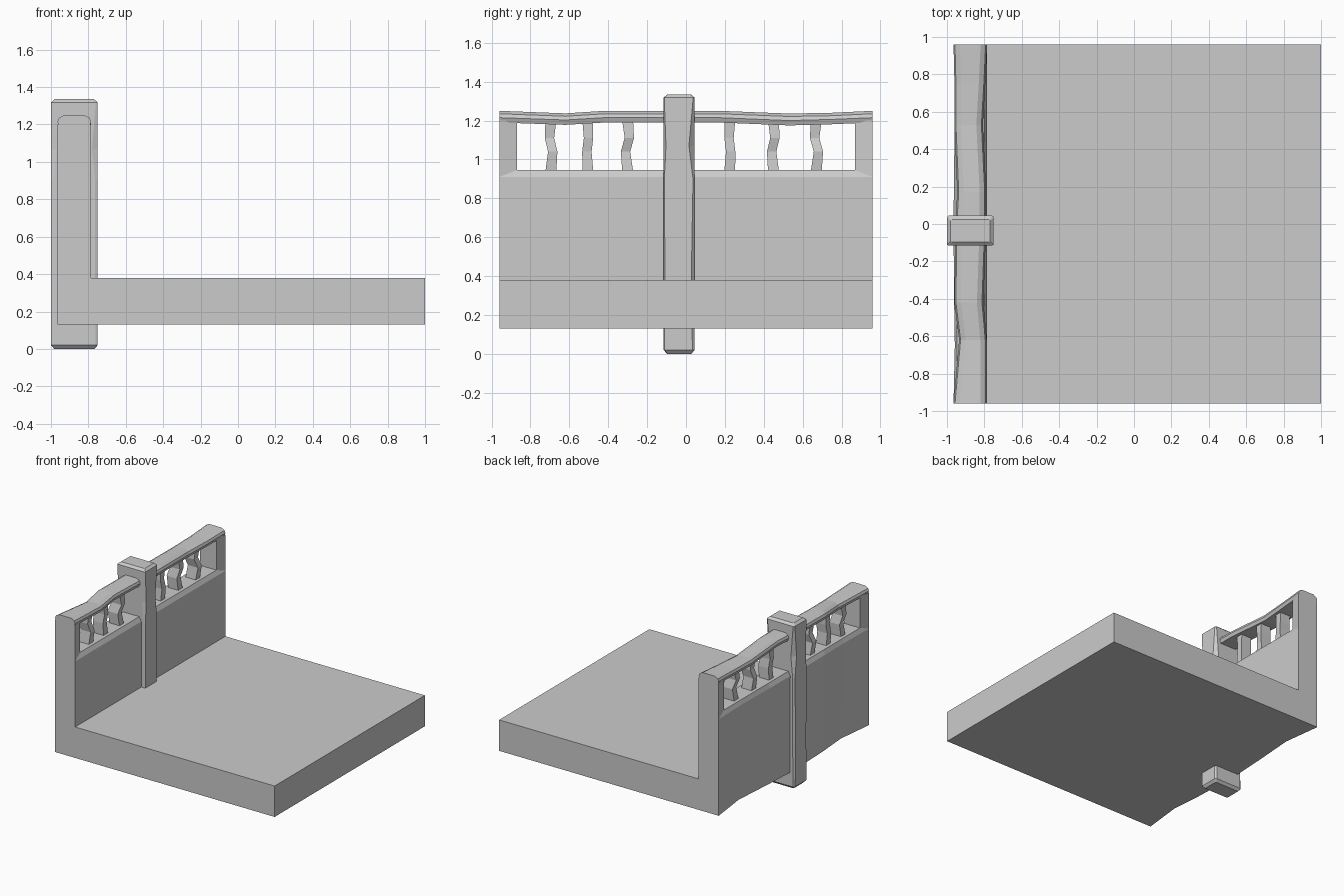
import bpy, bmesh

if "Cube" in bpy.data.objects:
    bpy.data.objects.remove(bpy.data.objects["Cube"])


def loft(name, sections):
    """Skin a list of equal-length point rings and cap both ends."""
    bm = bmesh.new()
    rings = [[bm.verts.new(p) for p in s] for s in sections]
    for a, b in zip(rings, rings[1:]):
        n = len(a)
        for i in range(n):
            bm.faces.new((a[i], a[(i + 1) % n], b[(i + 1) % n], b[i]))
    bm.faces.new(rings[0])
    bm.faces.new(rings[-1])
    bmesh.ops.recalc_face_normals(bm, faces=bm.faces)
    bmesh.ops.dissolve_limit(bm, angle_limit=0.01, verts=bm.verts, edges=bm.edges)
    mesh = bpy.data.meshes.new(name)
    bm.to_mesh(mesh)
    bm.free()
    obj = bpy.data.objects.new(name, mesh)
    bpy.context.collection.objects.link(obj)
    return obj


BACK, FRONT, END = -0.965, -0.785, 0.96

# Floor slab and low wall: one L profile, with an uneven back face
back_wave = [(-END, 0), (-0.65, 0.035), (-0.4, 0.015), (0, 0.0),
             (0.3, 0.015), (0.65, 0.04), (END, 0)]
wall = []
for y, d in back_wave:
    profile = [(BACK + d, 0.13), (1, 0.13), (1, 0.38), (FRONT, 0.38),
               (FRONT, 0.91), (FRONT - 0.018, 0.945),
               (BACK + 0.018, 0.945), (BACK + d * 0.2, 0.91)]
    wall.append([(x, y, z) for x, z in profile])
loft("floor_and_wall", wall)

# End posts, tapering in thickness towards the opening
for side, label in ((-1, "near"), (1, "far")):
    rings = []
    for y, inset, low in ((END, 0, 0.91), (0.87, 0.018, 0.945)):
        b, f = BACK + inset, FRONT - inset
        rings.append([(b, side * y, low), (f, side * y, low),
                      (f, side * y, 1.2), (b, side * y, 1.2)])
    loft("end_post_" + label, rings)

# Wavy chamfered top rail: y, bottom z, top z, back x, front x
rail_path = [(-END, 1.19, 1.25, BACK, FRONT), (-0.62, 1.178, 1.237, -0.935, -0.787),
             (-0.42, 1.19, 1.25, -0.96, -0.805), (0, 1.19, 1.25, -0.955, -0.79),
             (0.17, 1.19, 1.25, -0.945, -0.79), (0.53, 1.175, 1.236, -0.96, -0.808),
             (0.75, 1.181, 1.24, -0.96, -0.795), (END, 1.19, 1.25, BACK, FRONT)]
loft("top_rail", [[(b + 0.01, y, lo), (f - 0.01, y, lo), (f, y, lo + 0.025),
                   (f - 0.008, y, hi - 0.015), (f - 0.035, y, hi),
                   (b + 0.035, y, hi), (b + 0.008, y, hi - 0.015), (b, y, lo + 0.025)]
                  for y, lo, hi, b, f in rail_path])

# Bent balusters: y centre, sideways bend
balusters = [(-0.695, 0.012), (-0.505, -0.006), (-0.3, -0.014),
             (0.225, 0.006), (0.45, -0.012), (0.67, 0.014)]
for i, (y, bend) in enumerate(balusters):
    rings = []
    for z, k, w in ((0.94, 0, 0.028), (1.04, 0.8, 0.024), (1.11, -0.6, 0.024), (1.2, 0, 0.028)):
        c, cx = y + bend * k, -0.875 + bend * k
        rings.append([(cx + sx * 0.045, c + sy * w, z)
                      for sx, sy in ((-1, -1), (1, -1), (1, 1), (-1, 1))])
    loft("baluster_%d" % (i + 1), rings)

# Tall rough-hewn main post: z, inset, corner chip in x, corner chip in y
X0, X1, Y0, Y1 = -1.0, -0.75, -0.115, 0.045
rings = []
for z, e, cx, cy in ((0, 0.018, 0.006, 0.006), (0.02, 0, 0.012, 0.012),
                     (0.38, 0, 0.014, 0.018), (0.9, 0, 0.014, 0.009),
                     (1.07, 0, 0.03, 0.03), (1.318, 0, 0.01, 0.008),
                     (1.335, 0.02, 0.006, 0.006)):
    a, b, c, d = X0 + e, X1 - e, Y0 + e, Y1 - e
    s = cy * 0.4
    rings.append([(a + cx, c, z), (b - cx, c, z), (b, c + s, z), (b, d - cy, z),
                  (b - cx, d, z), (a + cx, d, z), (a, d - cy, z), (a, c + s, z)])
loft("main_post", rings)
